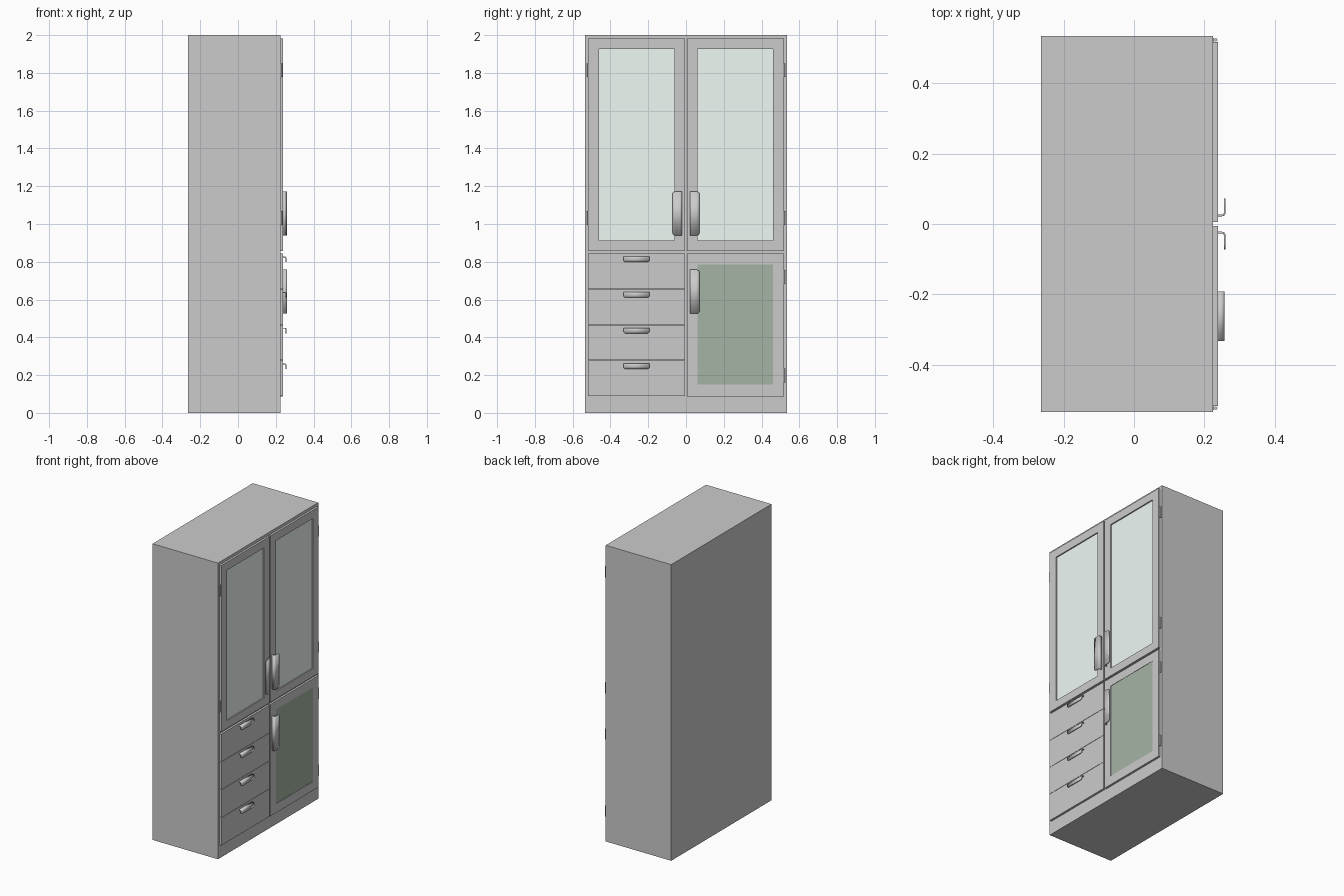
import bpy, bmesh, math

if "Cube" in bpy.data.objects:
    bpy.data.objects.remove(bpy.data.objects["Cube"])

FRONT = 0.225          # carcass front plane (+x side)
FACE = 0.239           # outer plane of doors and drawers


def finish(name, bm, mat=None, smooth=False):
    bmesh.ops.recalc_face_normals(bm, faces=bm.faces)
    me = bpy.data.meshes.new(name)
    bm.to_mesh(me)
    bm.free()
    ob = bpy.data.objects.new(name, me)
    bpy.context.collection.objects.link(ob)
    if mat:
        me.materials.append(mat)
    if smooth:
        bpy.ops.object.select_all(action='DESELECT')
        ob.select_set(True)
        bpy.context.view_layer.objects.active = ob
        bpy.ops.object.shade_smooth_by_angle(angle=math.radians(40))
    return ob


def box(name, x, y, z, mat=None):
    bm = bmesh.new()
    bmesh.ops.create_cube(bm, size=1)
    for v in bm.verts:
        v.co = [(a + b) / 2 + c * (b - a) for (a, b), c in zip((x, y, z), v.co)]
    return finish(name, bm, mat)


def frame(name, x, outer, inner):
    """Rectangular frame; outer and inner are (y0, y1, z0, z1)."""
    bm = bmesh.new()
    rings = []
    for px, r in ((x[0], outer), (x[1], outer), (x[1], inner), (x[0], inner)):
        y0, y1, z0, z1 = r
        rings.append([bm.verts.new((px, a, b))
                      for a, b in ((y0, z0), (y1, z0), (y1, z1), (y0, z1))])
    for k in range(4):
        a, b = rings[k], rings[(k + 1) % 4]
        for i in range(4):
            j = (i + 1) % 4
            bm.faces.new((a[i], a[j], b[j], b[i]))
    return finish(name, bm)


def handle(name, place, half, reach, lip, radius):
    """Bent sheet pull: stem out of the face, curved into a lip with round corners.
    place(out, across, along) gives the world position."""
    bend = 0.008
    rows = [(-0.001, 0, half)]
    for i in range(7):
        a = math.pi / 2 * i / 6
        rows.append((reach - bend + bend * math.sin(a), bend * (1 - math.cos(a)), half))
    for i in range(7):
        a = math.pi / 2 * i / 6
        rows.append((reach, lip - radius + radius * math.sin(a),
                     half - radius * (1 - math.cos(a))))
    bm = bmesh.new()
    vs = [[bm.verts.new(place(o, c, s * h)) for s in (-1, 1)] for o, c, h in rows]
    for a, b in zip(vs, vs[1:]):
        bm.faces.new((a[0], a[1], b[1], b[0]))
    ob = finish(name, bm, smooth=True)
    mod = ob.modifiers.new("thickness", 'SOLIDIFY')
    mod.thickness = 0.005
    mod.offset = 0
    return ob


def hinge(name, side, z):
    bm = bmesh.new()
    bmesh.ops.create_cone(bm, cap_ends=True, segments=16, radius1=0.0045,
                          radius2=0.0045, depth=0.074)
    for v in bm.verts:
        v.co.x += 0.2325
        v.co.y += side * 0.5235
        v.co.z += z
    finish(name + "_barrel", bm, smooth=True)
    ys = sorted((side * 0.514, side * 0.529))
    box(name + "_leaf", (FRONT - 0.001, FRONT + 0.003), ys, (z - 0.037, z + 0.037))


def material(name, color):
    m = bpy.data.materials.new(name)
    m.diffuse_color = color
    m.use_nodes = True
    m.node_tree.nodes["Principled BSDF"].inputs["Base Color"].default_value = m.diffuse_color
    return m


clear = material("clear_glass", (0.86, 0.95, 0.905, 1))
green = material("green_glass", (0.37, 0.456, 0.37, 1))

# Carcass
box("cabinet_body", (-0.264, FRONT), (-0.535, 0.535), (0, 2))


# Doors: frame, pane, pull and hinges
def door(name, side, z, pane_z, pane_x, mat, pull_z, hinge_zs):
    ys = sorted((side * 0.005, side * 0.518))
    py = sorted((side * 0.062, side * 0.460))
    frame(name + "_frame", (FRONT, FACE), (*ys, *z), (*py, *pane_z))
    box(name + "_glass", (FRONT + 0.001, pane_x), py, pane_z, mat)
    handle(name + "_handle",
           lambda o, c, l: (FACE + o, side * (0.0245 + c), pull_z + l),
           0.1165, 0.019, 0.048, 0.018)
    for i, hz in enumerate(hinge_zs):
        hinge(f"{name}_hinge_{i + 1}", side, hz)


for label, side in (("left", -1), ("right", 1)):
    door(f"upper_{label}_door", side, (0.857, 1.981), (0.912, 1.926), 0.231,
         clear, 1.056, (1.814, 1.031))
door("lower_right_door", 1, (0.088, 0.843), (0.149, 0.785), 0.237,
     green, 0.642, (0.719, 0.199))

# Drawers stacked on the left
pitch = 0.1887
for i in range(4):
    top = 0.843 - i * pitch
    box(f"drawer_front_{i + 1}", (FRONT, FACE), (-0.518, -0.005),
        (top - pitch + 0.002, top))
    handle(f"drawer_handle_{i + 1}",
           lambda o, c, l: (FACE + o, -0.262 + l, top - 0.0175 - c),
           0.070, 0.016, 0.027, 0.014)
